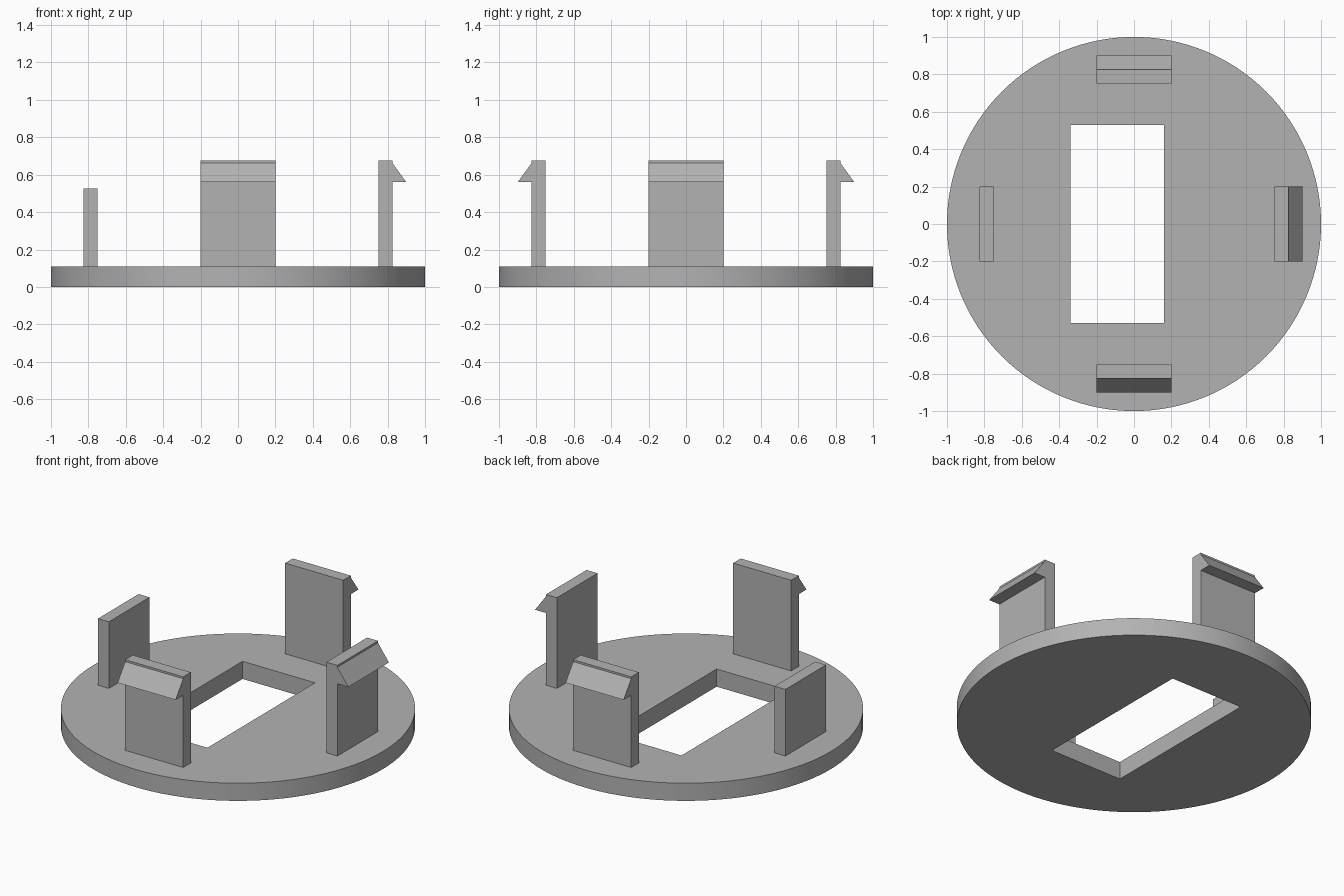
import bpy
import bmesh
from math import radians
from mathutils import Matrix

cube = bpy.data.objects.get("Cube")
if cube:
    bpy.data.objects.remove(cube, do_unlink=True)

# Single plastic colour
grey = bpy.data.materials.new("grey plastic")
grey.use_nodes = True
colour = (0.45, 0.45, 0.45, 1)
grey.diffuse_color = colour
grey.node_tree.nodes["Principled BSDF"].inputs["Base Color"].default_value = colour

THICK, TOP = 0.11, 0.675
INNER, OUTER, TIP = 0.75, 0.825, 0.9
WIDTH = 0.4


def upright(name, profile, angle):
    """Extrude a radius/height profile across WIDTH and turn it about z."""
    bm = bmesh.new()
    face = bm.faces.new([bm.verts.new((r, -WIDTH / 2, z)) for r, z in profile])
    side = bmesh.ops.extrude_face_region(bm, geom=[face])["geom"]
    bmesh.ops.translate(bm, vec=(0, WIDTH, 0),
                        verts=[v for v in side if isinstance(v, bmesh.types.BMVert)])
    bmesh.ops.recalc_face_normals(bm, faces=bm.faces)
    bm.transform(Matrix.Rotation(radians(angle), 4, "Z"))
    mesh = bpy.data.meshes.new(name)
    bm.to_mesh(mesh)
    bm.free()
    mesh.materials.append(grey)
    bpy.context.collection.objects.link(bpy.data.objects.new(name, mesh))


# Round base plate with an off-centre rectangular opening
bpy.ops.mesh.primitive_cube_add(size=1, location=(-0.09, 0, THICK / 2))
cutter = bpy.context.object
cutter.name = "opening_cutter"
cutter.scale = (0.5, 1.06, 1)
cutter.hide_render = True

bpy.ops.mesh.primitive_cylinder_add(vertices=128, radius=1, depth=THICK,
                                    location=(0, 0, THICK / 2))
base = bpy.context.object
base.name = "base_plate"
base.data.materials.append(grey)
cut = base.modifiers.new("opening", "BOOLEAN")
cut.operation = "DIFFERENCE"
cut.solver = "EXACT"
cut.object = cutter
bpy.ops.object.modifier_apply(modifier=cut.name)
bpy.data.objects.remove(cutter, do_unlink=True)
bpy.ops.object.shade_smooth_by_angle(angle=radians(30))

# Three snap clips with outward barbs, slightly sunk into the plate
foot = THICK - 0.01
clip = [(INNER, foot), (OUTER, foot), (OUTER, 0.56), (TIP, 0.56),
        (OUTER, 0.663), (OUTER, TOP), (INNER, TOP)]
for name, angle in (("left_clip", 0), ("back_clip", 90), ("front_clip", 270)):
    upright(name, clip, angle)

# Shorter plain tab on the right
tab = [(INNER, foot), (OUTER, foot), (OUTER, 0.525), (INNER, 0.525)]
upright("right_tab", tab, 180)
